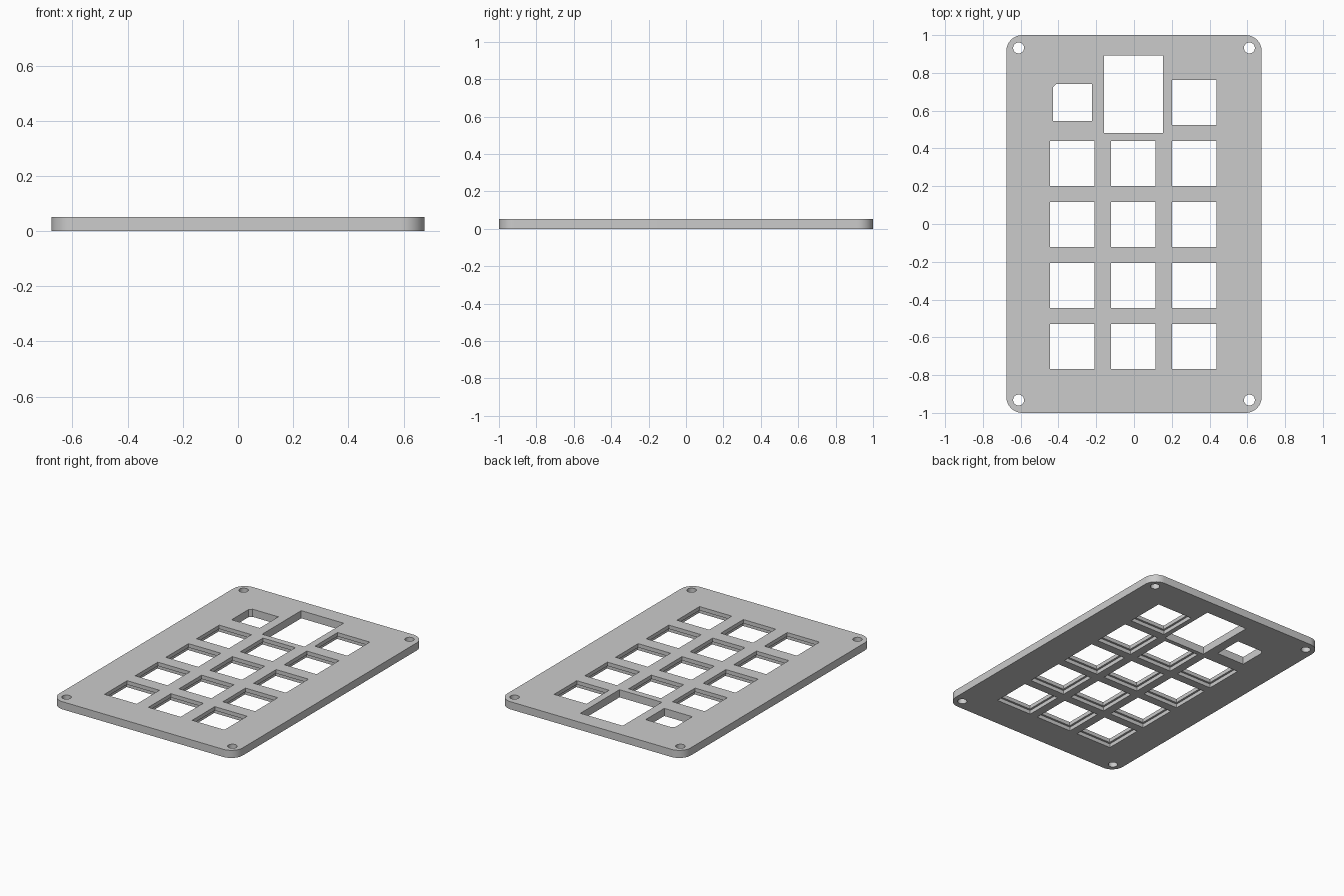
import bpy, bmesh, math

cube = bpy.data.objects.get("Cube")
if cube:
    bpy.data.objects.remove(cube, do_unlink=True)

THICK = 0.051
PITCH = 0.323


def rounded_rect(cx, cy, w, h, radii=(0, 0, 0, 0), steps=12):
    """Counter-clockwise outline; radii start at the +x +y corner."""
    pts = []
    for i, (sx, sy) in enumerate([(1, 1), (-1, 1), (-1, -1), (1, -1)]):
        r = radii[i]
        ox, oy = cx + sx * (w / 2 - r), cy + sy * (h / 2 - r)
        if r == 0:
            pts.append((ox, oy))
            continue
        for k in range(steps + 1):
            a = math.pi / 2 * (i + k / steps)
            pts.append((ox + r * math.cos(a), oy + r * math.sin(a)))
    return pts


def circle(cx, cy, r, n=32):
    return [(cx + r * math.cos(math.tau * k / n), cy + r * math.sin(math.tau * k / n))
            for k in range(n)]


def prisms(name, outlines, z0, z1):
    """One object made of upright prisms, one per outline."""
    bm = bmesh.new()
    for pts in outlines:
        low = [bm.verts.new((x, y, z0)) for x, y in pts]
        top = [bm.verts.new((x, y, z1)) for x, y in pts]
        bm.faces.new(low[::-1])
        bm.faces.new(top)
        for i in range(len(pts)):
            j = (i + 1) % len(pts)
            bm.faces.new((low[i], low[j], top[j], top[i]))
    mesh = bpy.data.meshes.new(name)
    bm.to_mesh(mesh)
    bm.free()
    obj = bpy.data.objects.new(name, mesh)
    bpy.context.collection.objects.link(obj)
    return obj


# Plate with rounded corners
plate = prisms("key_plate", [rounded_rect(0, 0, 1.352, 2, (0.085,) * 4)], 0, THICK)
grey = bpy.data.materials.new("plain_grey")
grey.use_nodes = True
colour = (0.6, 0.6, 0.6, 1)
grey.diffuse_color = colour
grey.node_tree.nodes["Principled BSDF"].inputs["Base Color"].default_value = colour
plate.data.materials.append(grey)

# Key positions: a three by four grid plus one key at the top right
keys = [(-0.004 + PITCH * c, -0.003 + PITCH * r) for c in (-1, 0, 1) for r in (-2, -1, 0, 1)]
keys.append((-0.004 + PITCH, -0.003 + 2 * PITCH))

# Wider recesses under the keys
recesses = prisms("recess_cutter",
                  [rounded_rect(x, y, 0.265, 0.265) for x, y in keys], -0.05, THICK / 2)

# Through openings: keys, display window, small socket, corner screws
openings = [rounded_rect(x, y, 0.238, 0.238) for x, y in keys]
openings.append(rounded_rect(-0.003, 0.687, 0.312, 0.411))
openings.append(rounded_rect(-0.325, 0.643, 0.207, 0.196, (0, 0.018, 0, 0), 1))
openings += [circle(sx * 0.611, sy * 0.932, 0.029) for sx in (-1, 1) for sy in (-1, 1)]
through = prisms("opening_cutter", openings, -0.1, 0.15)

bpy.context.view_layer.objects.active = plate
for cutter in (recesses, through):
    cutter.hide_render = True
    mod = plate.modifiers.new(cutter.name, "BOOLEAN")
    mod.operation = "DIFFERENCE"
    mod.solver = "EXACT"
    mod.object = cutter
    bpy.ops.object.modifier_apply(modifier=mod.name)
    bpy.data.objects.remove(cutter, do_unlink=True)

# Smooth the curved walls, keep the edges crisp
bpy.ops.object.select_all(action="DESELECT")
plate.select_set(True)
bpy.ops.object.shade_smooth_by_angle(angle=math.radians(30))
